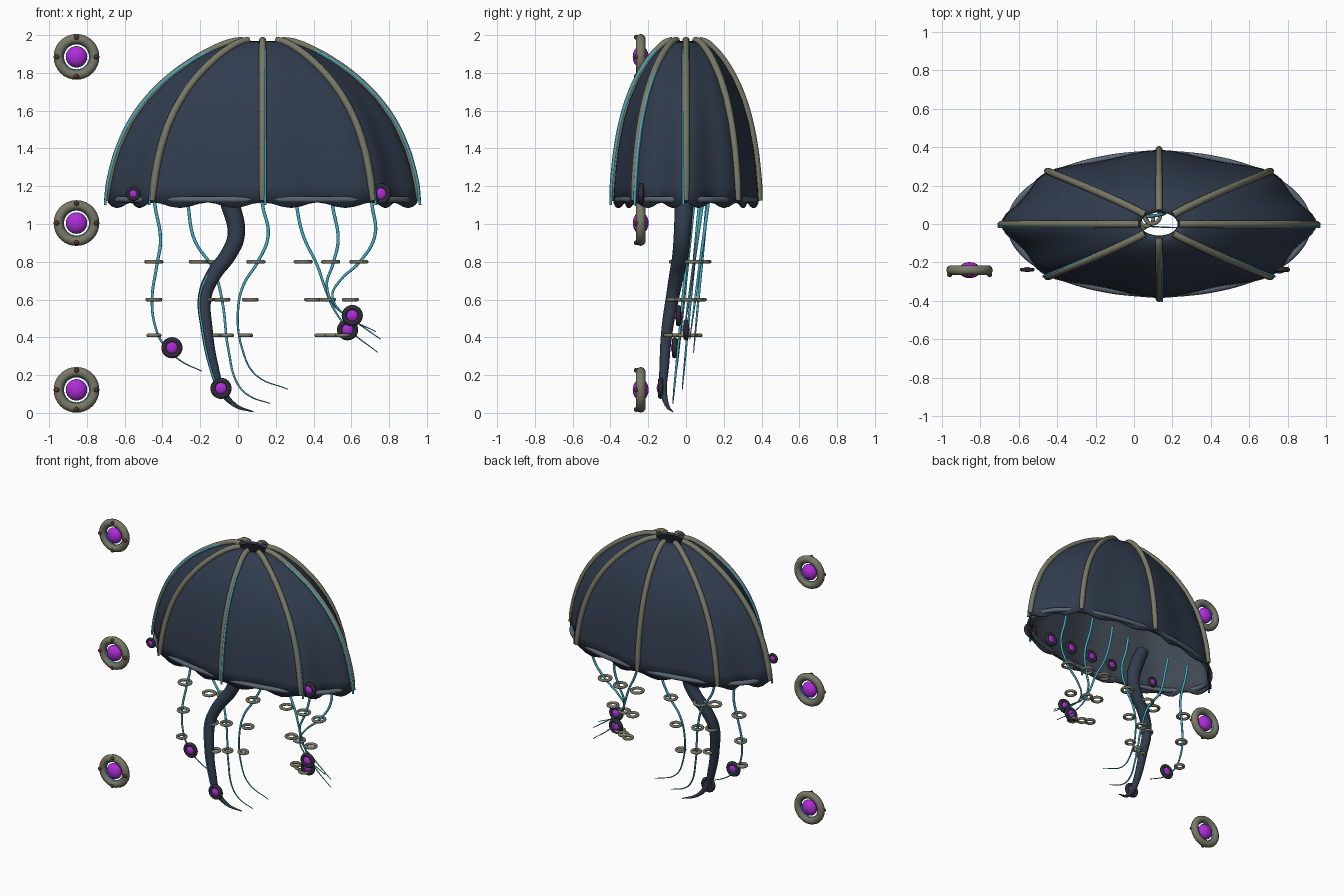
import bpy, math
from mathutils import Vector

old = bpy.data.objects.get("Cube")
if old:
    bpy.data.objects.remove(old, do_unlink=True)


def material(name, color, rough=0.6):
    m = bpy.data.materials.new(name)
    m.use_nodes = True
    m.diffuse_color = (*color, 1)
    shader = next(n for n in m.node_tree.nodes if n.type == "BSDF_PRINCIPLED")
    shader.inputs["Base Color"].default_value = (*color, 1)
    shader.inputs["Roughness"].default_value = rough
    return m


navy = material("navy skin", (.03, .045, .075))
lining = material("slate lining", (.05, .065, .085))
lip_grey = material("rim grey", (.1, .13, .17))
khaki = material("khaki metal", (.19, .19, .135))
cyan = material("cyan glow", (.06, .4, .55))
violet = material("violet lens", (.42, .025, .68))
black = material("dark housing", (.025, .025, .035))
rust = material("rust bolt", (.1, .035, .02))


def mesh_object(name, mesh, *mats):
    obj = bpy.data.objects.new(name, mesh)
    bpy.context.collection.objects.link(obj)
    mesh.materials.clear()
    for m in mats:
        mesh.materials.append(m)
    mesh.polygons.foreach_set("use_smooth", [True] * len(mesh.polygons))
    return obj


def tube(name, points, radii, mat, closed=False, sides=3):
    """Smooth round tube through the points, with a radius at each point."""
    curve = bpy.data.curves.new(name, "CURVE")
    curve.dimensions = "3D"
    curve.bevel_depth = 1
    curve.bevel_resolution = sides
    curve.resolution_u = 6
    curve.use_fill_caps = True
    spline = curve.splines.new("BEZIER")
    spline.bezier_points.add(len(points) - 1)
    spline.use_cyclic_u = closed
    for bp, p, r in zip(spline.bezier_points, points, radii):
        bp.co, bp.radius = p, r
        bp.handle_left_type = bp.handle_right_type = "AUTO"
    temp = bpy.data.objects.new("temp", curve)
    bpy.context.collection.objects.link(temp)
    bpy.context.view_layer.update()
    mesh = bpy.data.meshes.new_from_object(
        temp.evaluated_get(bpy.context.evaluated_depsgraph_get()))
    bpy.data.objects.remove(temp, do_unlink=True)
    return mesh_object(name, mesh, mat)


def finish(name, mat):
    obj = bpy.context.object
    obj.name = name
    obj.data.materials.append(mat)
    bpy.ops.object.shade_smooth()
    return obj


def ring(name, loc, major, minor, mat, upright=True, depth=1):
    bpy.ops.mesh.primitive_torus_add(
        location=loc, rotation=(math.pi / 2 if upright else 0, 0, 0),
        major_radius=major, minor_radius=minor, major_segments=32, minor_segments=10)
    bpy.context.object.scale.z = depth
    return finish(name, mat)


def ball(name, loc, scale, mat):
    bpy.ops.mesh.primitive_uv_sphere_add(segments=20, ring_count=12, radius=1, location=loc)
    bpy.context.object.scale = scale
    return finish(name, mat)


def small_eye(name, loc, size):
    ring(name + "_housing", loc, size * .74, size * .26, black)
    ball(name + "_lens", loc, (size * .6, size * .36, size * .6), violet)


# Bell: oval dome, scalloped between its eight ribs, open at the crown
CX, RX, RY = .13, .82, .385
PROFILE = [(1, 1.1), (.985, 1.2), (.955, 1.31), (.92, 1.4), (.84, 1.54), (.735, 1.66),
           (.6, 1.77), (.45, 1.86), (.32, 1.92), (.2, 1.96), (.12, 1.97)]


def bell_point(angle, u, z, lift=0):
    dent = 1 - .035 * u * (1 - math.cos(8 * angle))
    return Vector((CX + (RX * u * dent + lift) * math.cos(angle),
                   (RY * u ** .85 * dent + lift) * math.sin(angle), z))


STEPS = 96
verts, faces = [], []
for row, (u, z) in enumerate(PROFILE):
    for i in range(STEPS):
        a = math.tau * i / STEPS
        wave = .015 * math.cos(16 * a) if row == 0 else 0
        verts.append(bell_point(a, u, z + wave))
        if row:
            j = (i + 1) % STEPS
            low, high = (row - 1) * STEPS, row * STEPS
            faces.append((low + i, low + j, high + j, high + i))
mesh = bpy.data.meshes.new("bell")
mesh.from_pydata(verts, [], faces)
bell = mesh_object("bell", mesh, navy, lining)
shell = bell.modifiers.new("thickness", "SOLIDIFY")
shell.thickness = .012
shell.offset = -1
shell.material_offset = 1

# Rolled lip inside the rim
tube("rim_lip", [(CX + RX * .945 * math.cos(math.tau * i / 32),
                  RY * .945 * math.sin(math.tau * i / 32), 1.13) for i in range(32)],
     [.017] * 32, lip_grey, closed=True)

# Ribs, with glowing lines beside the five front and side ones
for k in range(8):
    a = k * math.pi / 4
    pts = [bell_point(a, u, z + .003, .006) for u, z in PROFILE]
    pts[0].z += .02
    tube(f"rib_{k}", pts, [.014] + [.019] * (len(pts) - 1), khaki)
glow_sides = {0: -1, 4: 1, 5: -1, 6: 1, 7: 1}
for k, side in glow_sides.items():
    a = k * math.pi / 4
    across = Vector((-math.sin(a), math.cos(a), 0)) * side * .014
    pts = [bell_point(a, u, z, .014) + across for u, z in PROFILE[:-2]]
    tube(f"glow_line_{k}", pts, [.007] * len(pts), cyan)

# Row of small eyes across the front of the bell
for i in range(8):
    t = i / 7
    small_eye(f"bell_eye_{i}", (-.555 + 1.31 * t, -.237, 1.16), .038 + .018 * t)

# Thin tentacles: start depth, end depth, then (x, z) path
TENTACLES = [
    (.05, -.05, [(-.45, 1.2), (-.44, 1.1), (-.41, .915), (-.43, .78), (-.455, .6),
                 (-.44, .465), (-.4, .37), (-.31, .28), (-.19, .22)]),
    (.04, -.07, [(-.28, 1.2), (-.265, 1.1), (-.23, .915), (-.13, .76), (-.085, .6),
                 (-.05, .33), (0, .15), (.06, .09), (.17, .05)]),
    (.08, -.02, [(.12, 1.2), (.13, 1.1), (.16, .94), (.105, .8), (.03, .68),
                 (0, .545), (.025, .33), (.095, .2), (.265, .125)]),
    (.12, .04, [(.3, 1.2), (.31, 1.1), (.345, .94), (.42, .78), (.465, .65),
                (.51, .545), (.59, .44), (.74, .32)]),
    (.13, .02, [(.49, 1.2), (.5, 1.1), (.53, .915), (.5, .78), (.47, .68),
                (.51, .57), (.6, .5), (.755, .39)]),
    (.1, -.01, [(.7, 1.2), (.71, 1.1), (.725, .94), (.645, .8), (.54, .7),
                (.5, .62), (.565, .52), (.73, .43)]),
]
for k, (y0, y1, path) in enumerate(TENTACLES):
    n = len(path) - 1
    bottom = path[-1][1]
    pts = [(x, y0 + (y1 - y0) * (1.2 - z) / (1.2 - bottom), z) for x, z in path]
    tube(f"tentacle_{k}", pts, [.009 - .0065 * (i / n) ** 2 for i in range(n + 1)], cyan)

# Thick main arm with a glowing line along it
ARM = [(-.08, .0, 1.2, .045), (-.04, -.01, 1.1, .05), (-.01, -.02, .94, .046),
       (-.05, -.03, .84, .043), (-.13, -.05, .73, .04), (-.175, -.07, .62, .036),
       (-.165, -.1, .44, .031), (-.13, -.115, .25, .026), (-.085, -.12, .12, .02),
       (-.015, -.1, .04, .011), (.08, -.07, .006, .003)]
tube("main_arm", [p[:3] for p in ARM], [p[3] for p in ARM], navy, sides=5)
tube("arm_glow_line", [(x - .75 * r, y - .68 * r, z) for x, y, z, r in ARM[4:-1]],
     [.006] * (len(ARM) - 5), cyan)

# Flat rings hanging around the tentacles and the arm, in three tiers
TIERS = [(.8, .041, (-.445, -.12, .095, .345, .49, .64, -.21)),
         (.6, .035, (-.445, -.085, .065, .395, .475, .595, -.17)),
         (.41, .03, (-.445, -.06, .04, .445, .5, .555, -.13))]
for t, (z, size, xs) in enumerate(TIERS):
    for k, x in enumerate(xs):
        if k < 6:
            y0, y1, path = TENTACLES[k]
            y = y0 + (y1 - y0) * (1.2 - z) / (1.2 - path[-1][1])
        else:
            y = -.04 - .02 * t
        ring(f"tentacle_ring_{t}_{k}", (x, y, z), size, .01, khaki, upright=False)

# Eyes near the tentacle tips
for k, loc in enumerate([(-.35, -.06, .345), (-.09, -.135, .13),
                         (.58, 0, .44), (.605, -.04, .515)]):
    small_eye(f"tip_eye_{k}", loc, .056)

# Three large floating eyes with bolts
for k, z in enumerate((.122, 1.005, 1.885)):
    loc = Vector((-.855, -.24, z))
    ring(f"float_eye_{k}_frame", loc, .095, .026, khaki)
    ring(f"float_eye_{k}_glow", loc, .073, .007, cyan)
    ball(f"float_eye_{k}_lens", loc, (.057, .042, .057), violet)
    for b in range(4):
        a = b * math.pi / 2
        spot = loc + Vector((math.cos(a) * .104, -.024, math.sin(a) * .104))
        ball(f"float_eye_{k}_bolt_{b}", spot, (.013, .012, .013), rust)
